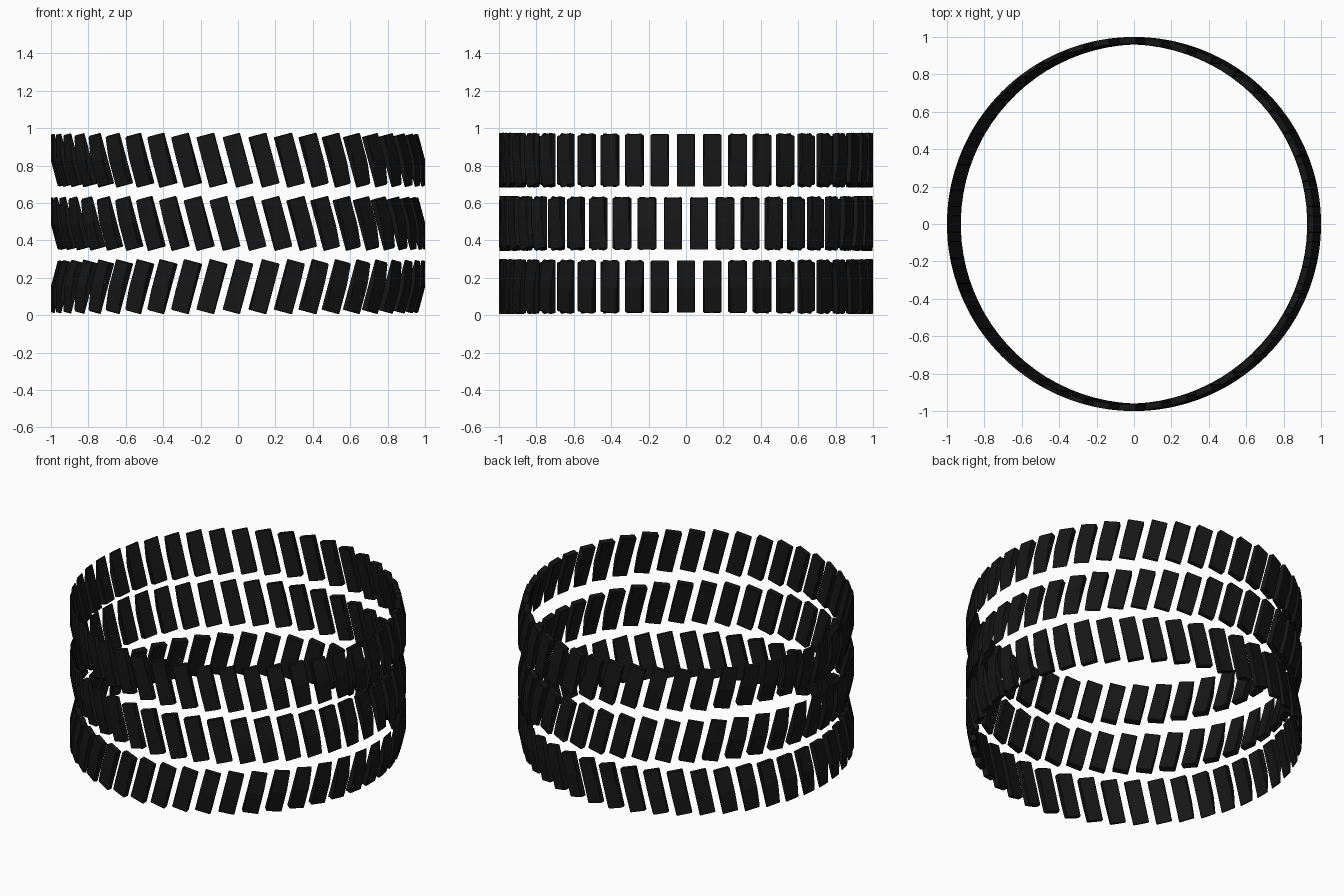
import bpy, bmesh, math
from mathutils import Matrix, Vector

if "Cube" in bpy.data.objects:
    bpy.data.objects.remove(bpy.data.objects["Cube"])

COUNT = 44                       # blocks per ring
DEPTH, WIDTH, HEIGHT = 0.04, 0.096, 0.28
MID_RADIUS, OUTER_RADIUS = 0.98, 1.0

rubber = bpy.data.materials.new("black_rubber")
rubber.diffuse_color = (0.008, 0.008, 0.008, 1)
rubber.use_nodes = True
rubber.node_tree.nodes["Principled BSDF"].inputs["Base Color"].default_value = rubber.diffuse_color


def block_mesh():
    """One chamfered tread block, sliced so its outer face can curve."""
    bm = bmesh.new()
    bmesh.ops.create_cube(bm, size=1, matrix=Matrix.Diagonal((DEPTH, WIDTH, HEIGHT, 1)))
    bmesh.ops.bevel(bm, geom=bm.edges[:], offset=0.004, segments=1, affect='EDGES')
    cuts = [((0, 0, HEIGHT * k / 8), (0, 0, 1)) for k in range(-3, 4)]
    cuts += [((0, WIDTH * k / 4, 0), (0, 1, 0)) for k in (-1, 0, 1)]
    for co, no in cuts:
        bmesh.ops.bisect_plane(bm, geom=bm.verts[:] + bm.edges[:] + bm.faces[:],
                               plane_co=co, plane_no=no)
    me = bpy.data.meshes.new("block")
    bm.to_mesh(me)
    bm.free()
    return me


def tread_ring(name, z, tilt, offset, block):
    """Ring of blocks all leaning along x, trimmed to the outer cylinder."""
    bm = bmesh.new()
    lean = Matrix.Rotation(math.radians(tilt), 4, 'Y')
    for i in range(COUNT):
        a = 2 * math.pi * (i + offset) / COUNT
        pos = Vector((MID_RADIUS * math.cos(a), MID_RADIUS * math.sin(a), z))
        start = len(bm.verts)
        bm.from_mesh(block)
        bm.verts.ensure_lookup_table()
        bmesh.ops.transform(bm, verts=bm.verts[start:],
                            matrix=Matrix.Translation(pos) @ lean @ Matrix.Rotation(a, 4, 'Z'))
    for v in bm.verts:
        r = math.hypot(v.co.x, v.co.y)
        if r > OUTER_RADIUS:
            v.co.x *= OUTER_RADIUS / r
            v.co.y *= OUTER_RADIUS / r
    me = bpy.data.meshes.new(name)
    bm.to_mesh(me)
    bm.free()
    me.materials.append(rubber)
    ob = bpy.data.objects.new(name, me)
    bpy.context.collection.objects.link(ob)


block = block_mesh()
# The middle ring is staggered by half a step; the bottom ring leans the other way
tread_ring("lower_tread_blocks", 0.153, 15, 0, block)
tread_ring("middle_tread_blocks", 0.491, -15, 0.5, block)
tread_ring("upper_tread_blocks", 0.829, -15, 0, block)
bpy.data.meshes.remove(block)
